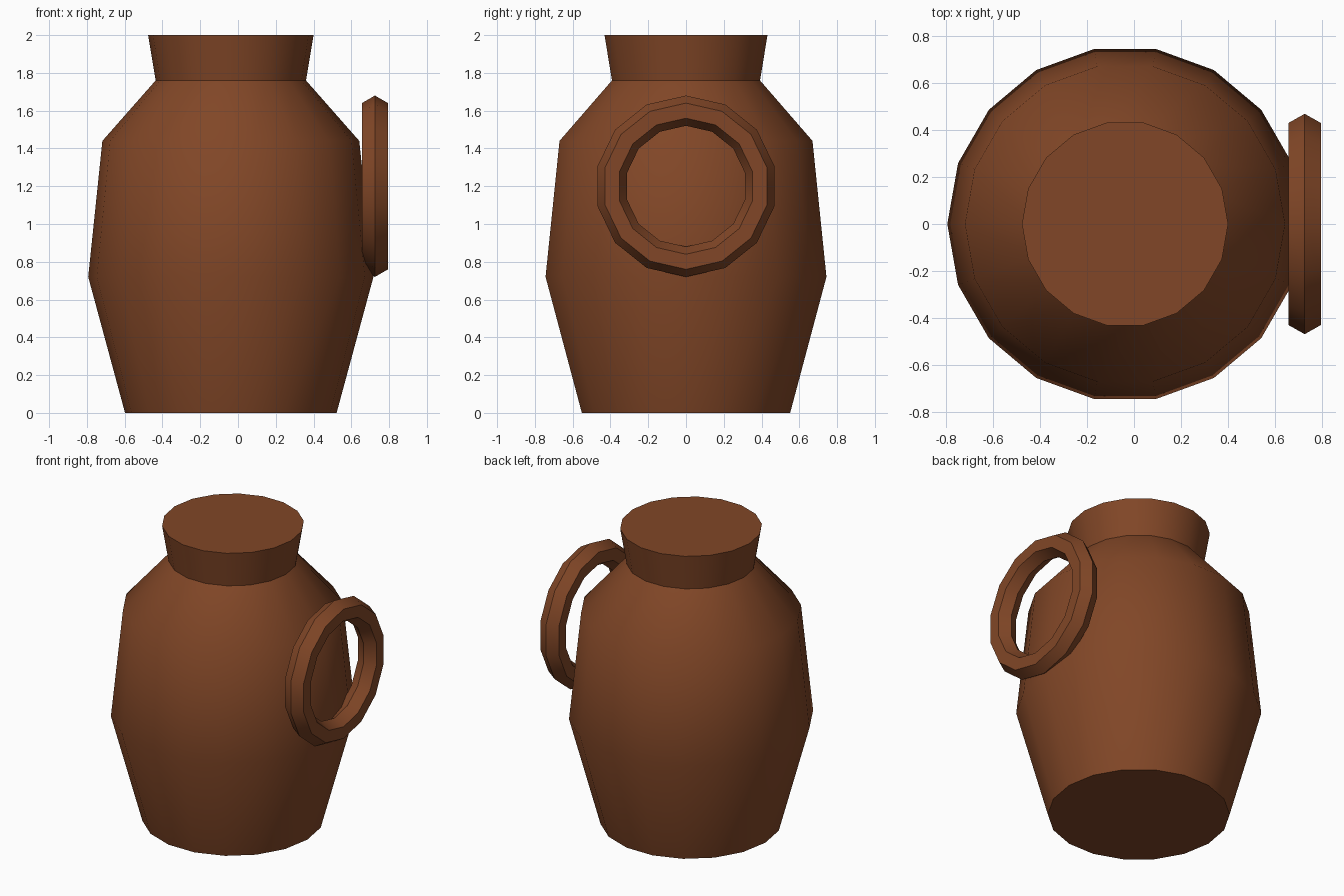
import bpy, bmesh, math

if "Cube" in bpy.data.objects:
    bpy.data.objects.remove(bpy.data.objects["Cube"], do_unlink=True)

# Single clay colour
clay = bpy.data.materials.new("brown_clay")
clay.use_nodes = True
colour = (0.22, 0.062, 0.02, 1)
clay.diffuse_color = colour
clay.node_tree.nodes["Principled BSDF"].inputs["Base Color"].default_value = colour


def finish(obj, name):
    obj.name = name
    obj.data.materials.append(clay)
    bpy.ops.object.select_all(action='DESELECT')
    obj.select_set(True)
    bpy.context.view_layer.objects.active = obj
    bpy.ops.object.shade_smooth_by_angle(angle=math.radians(45))


def lathe(name, profile, sides, x):
    """Closed solid of revolution from (radius, height) pairs."""
    bm = bmesh.new()
    rings = [[bm.verts.new((r * math.cos(i * math.tau / sides),
                            r * math.sin(i * math.tau / sides), z))
              for i in range(sides)] for r, z in profile]
    for low, high in zip(rings, rings[1:]):
        for i in range(sides):
            j = (i + 1) % sides
            bm.faces.new((low[i], low[j], high[j], high[i]))
    bm.faces.new(rings[0][::-1])
    bm.faces.new(rings[-1])
    mesh = bpy.data.meshes.new(name)
    bm.to_mesh(mesh)
    bm.free()
    obj = bpy.data.objects.new(name, mesh)
    obj.location.x = x
    bpy.context.collection.objects.link(obj)
    finish(obj, name)


# Jug body with shoulder and flared, capped neck
lathe("jug_body", [(0.56, 0), (0.755, 0.72), (0.68, 1.44), (0.398, 1.76), (0.438, 2)],
      18, -0.038)

# Ring handle on the left side
bpy.ops.mesh.primitive_torus_add(major_segments=14, minor_segments=6,
                                 major_radius=0.4, minor_radius=0.08,
                                 location=(0.725, 0, 1.2),
                                 rotation=(0, math.pi / 2, 0))
finish(bpy.context.object, "ring_handle")
